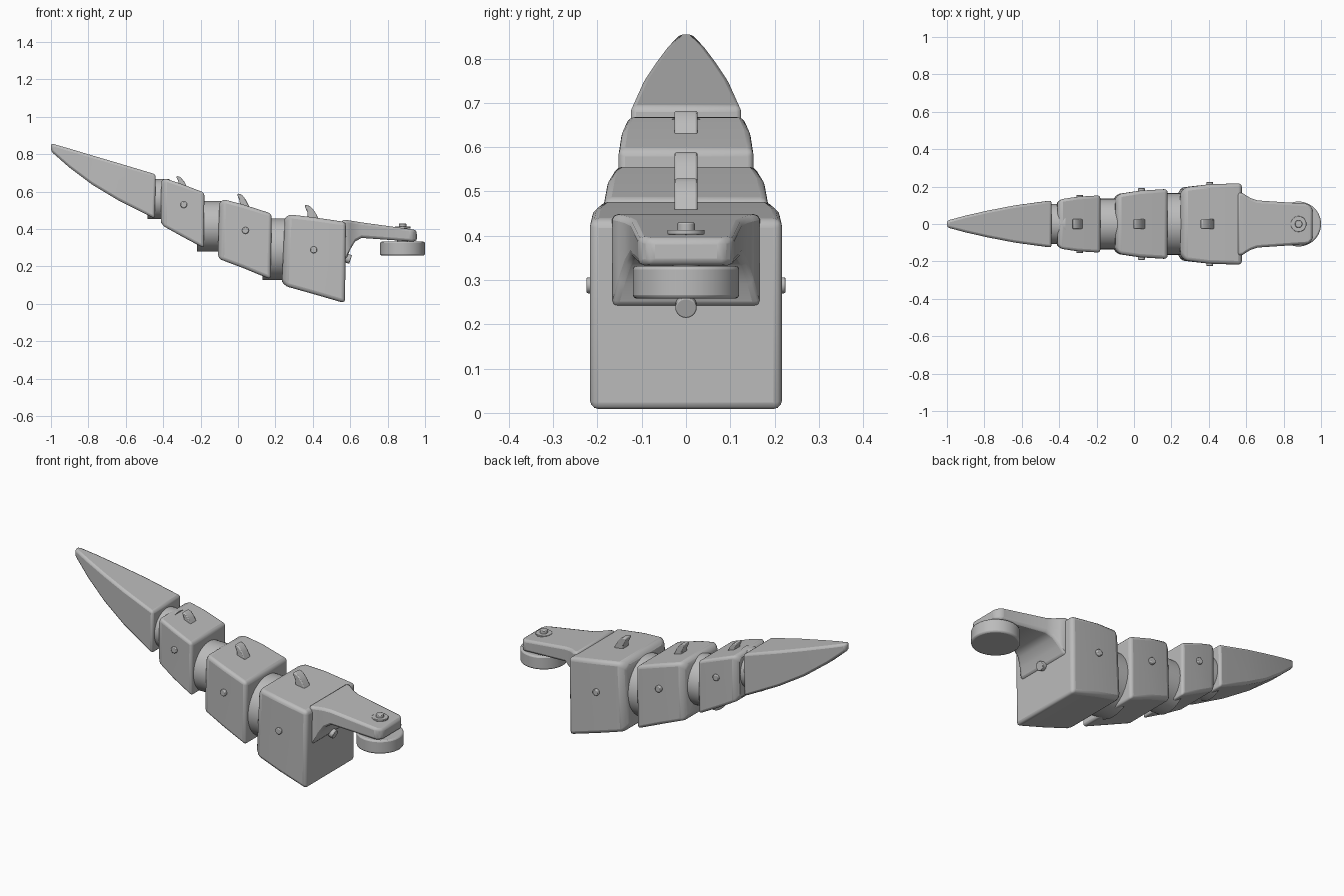
import bpy, bmesh, math
from mathutils import Vector

cube = bpy.data.objects.get("Cube")
if cube:
    bpy.data.objects.remove(cube, do_unlink=True)

grey = bpy.data.materials.new("plain grey")
grey.use_nodes = True
GREY = (0.5, 0.5, 0.5, 1)
grey.diffuse_color = GREY
grey.node_tree.nodes["Principled BSDF"].inputs["Base Color"].default_value = GREY


def finish(name, bm, bevel, segments=2):
    bmesh.ops.recalc_face_normals(bm, faces=bm.faces)
    mesh = bpy.data.meshes.new(name)
    bm.to_mesh(mesh)
    bm.free()
    ob = bpy.data.objects.new(name, mesh)
    bpy.context.collection.objects.link(ob)
    mesh.materials.append(grey)
    if bevel:
        mod = ob.modifiers.new("Bevel", "BEVEL")
        mod.width, mod.segments = bevel, segments
        mod.limit_method, mod.angle_limit = "ANGLE", math.radians(40)
    bpy.ops.object.select_all(action="DESELECT")
    ob.select_set(True)
    bpy.context.view_layer.objects.active = ob
    bpy.ops.object.shade_smooth_by_angle(angle=math.radians(35))
    return ob


def loft(name, sections, bevel, segments=2):
    """Skin rectangles given as (x at top, x at bottom, z bottom, z top, half width)."""
    bm = bmesh.new()
    rings = [[bm.verts.new(p) for p in ((xb, -w, zb), (xb, w, zb), (xt, w, zt), (xt, -w, zt))]
             for xt, xb, zb, zt, w in sections]
    for a, b in zip(rings, rings[1:]):
        for i in range(4):
            j = (i + 1) % 4
            bm.faces.new((a[i], a[j], b[j], b[i]))
    bm.faces.new(rings[0])
    bm.faces.new(rings[-1])
    return finish(name, bm, bevel, segments)


def cylinder(name, centre, axis, radius, depth, bevel=0.0, sides=32):
    bm = bmesh.new()
    bmesh.ops.create_cone(bm, cap_ends=True, segments=sides, radius1=radius,
                          radius2=radius, depth=depth)
    ob = finish(name, bm, bevel)
    ob.location = centre
    ob.rotation_euler = Vector(axis).to_track_quat("Z", "Y").to_euler()
    return ob


def fin(name, profile, half_width):
    """Extrude an x-z outline across the width."""
    bm = bmesh.new()
    face = bm.faces.new([bm.verts.new((x, -half_width, z)) for x, z in profile])
    out = bmesh.ops.extrude_face_region(bm, geom=[face])
    verts = [v for v in out["geom"] if isinstance(v, bmesh.types.BMVert)]
    bmesh.ops.translate(bm, verts=verts, vec=(0, 2 * half_width, 0))
    return finish(name, bm, 0.005)


# Body segments
loft("front_segment", [
    (0.25, 0.235, 0.12, 0.455, 0.165), (0.268, 0.25, 0.095, 0.478, 0.195),
    (0.40, 0.40, 0.053, 0.463, 0.212), (0.577, 0.572, 0.003, 0.437, 0.218)], 0.02, 3)
loft("middle_segment", [
    (-0.10, -0.108, 0.25, 0.535, 0.135), (-0.083, -0.092, 0.236, 0.56, 0.16),
    (0.03, 0.03, 0.19, 0.53, 0.178), (0.18, 0.175, 0.13, 0.482, 0.187)], 0.018, 3)
loft("rear_segment", [
    (-0.41, -0.412, 0.435, 0.652, 0.112), (-0.395, -0.395, 0.413, 0.672, 0.132),
    (-0.30, -0.30, 0.36, 0.64, 0.146), (-0.18, -0.182, 0.297, 0.594, 0.153)], 0.015, 3)

# Tapered tail
loft("tail", [
    (-1.0, -1.0, 0.815, 0.858, 0.018), (-0.90, -0.90, 0.727, 0.829, 0.045),
    (-0.78, -0.78, 0.637, 0.793, 0.072), (-0.64, -0.64, 0.553, 0.752, 0.099),
    (-0.44, -0.445, 0.455, 0.692, 0.126)], 0.013)

# Round joints between segments
for label, x, z, r, depth in (("front", 0.21, 0.292, 0.165, 0.16),
                              ("middle", -0.14, 0.415, 0.135, 0.16),
                              ("rear", -0.425, 0.561, 0.107, 0.12)):
    cylinder(label + "_joint", (x, 0, z), (1, 0, 0), r, depth, sides=48)

# Top fins and side pins
for label, x, z, length, height in (("front", 0.355, 0.455, 0.08, 0.075),
                                    ("middle", -0.005, 0.52, 0.068, 0.07),
                                    ("rear", -0.33, 0.625, 0.06, 0.058)):
    fin(label + "_fin", [(x + u * length, z + v * height) for u, v in (
        (0.25, -0.2), (0.2, 0.45), (0, 0.92), (0.12, 1), (0.4, 0.88),
        (0.7, 0.5), (1, -0.1))], 0.026)
for label, x, z, reach in (("front", 0.405, 0.288, 0.225),
                           ("middle", 0.04, 0.392, 0.193),
                           ("rear", -0.29, 0.53, 0.156)):
    cylinder(label + "_side_pins", (x, 0, z), (0, 1, 0), 0.018, 2 * reach, 0.004, 20)

# Arm with a flared mounting bracket
loft("arm", [
    (0.555, 0.555, 0.24, 0.45, 0.168), (0.58, 0.58, 0.24, 0.448, 0.166),
    (0.60, 0.60, 0.29, 0.445, 0.152), (0.625, 0.625, 0.332, 0.441, 0.138),
    (0.66, 0.66, 0.352, 0.435, 0.126), (0.93, 0.93, 0.333, 0.398, 0.108),
    (0.955, 0.957, 0.336, 0.393, 0.082)], 0.013)

# Wheel, washer, bolt and latch pin
cylinder("wheel", (0.88, 0, 0.295), (0, 0, 1), 0.12, 0.074, 0.008, 48)
cylinder("wheel_axle", (0.88, 0, 0.34), (0, 0, 1), 0.03, 0.05)
cylinder("washer", (0.88, 0, 0.408), (0, 0, 1), 0.042, 0.01, 0.002)
cylinder("wheel_bolt", (0.88, 0, 0.415), (0, 0, 1), 0.02, 0.03, 0.004, 24)
cylinder("latch_pin", (0.583, 0, 0.243), (1, 0, -0.35), 0.024, 0.04, 0.003, 24)
